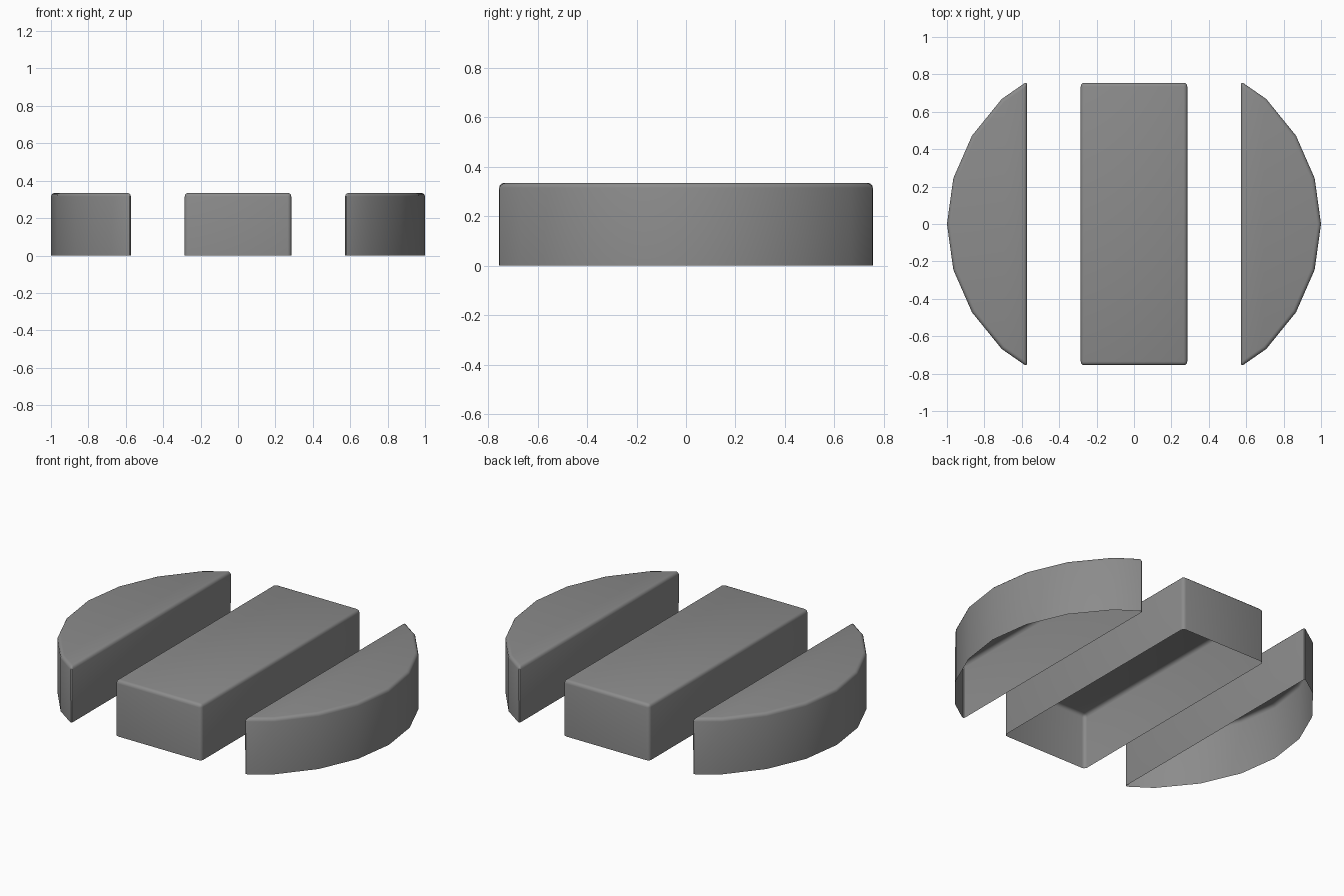
import bpy, bmesh
from math import sin, cos, radians

HEIGHT = 0.335
BEVEL = 0.02

cube = bpy.data.objects.get("Cube")
if cube:
    bpy.data.objects.remove(cube, do_unlink=True)

# Plain grey material
grey = bpy.data.materials.new("mid_grey")
grey.use_nodes = True
colour = (0.26, 0.26, 0.26, 1)
grey.diffuse_color = colour
grey.node_tree.nodes["Principled BSDF"].inputs["Base Color"].default_value = colour


def open_shell(name, outline):
    """Raise a counter-clockwise outline into a cap with walls and no floor."""
    bm = bmesh.new()
    base = [bm.verts.new((x, y, 0)) for x, y in outline]
    top = [bm.verts.new((x, y, HEIGHT)) for x, y in outline]
    bm.faces.new(top)
    n = len(outline)
    for i in range(n):
        j = (i + 1) % n
        bm.faces.new((base[i], base[j], top[j], top[i]))
    bm.normal_update()
    # Round the rim and the sharp upright corners
    sharp = [e for e in bm.edges
             if len(e.link_faces) == 2 and e.calc_face_angle() > radians(30)]
    bmesh.ops.bevel(bm, geom=sharp, offset=BEVEL, offset_type='OFFSET',
                    segments=3, profile=0.5, affect='EDGES', clamp_overlap=True)
    mesh = bpy.data.meshes.new(name)
    bm.to_mesh(mesh)
    bm.free()
    mesh.materials.append(grey)
    obj = bpy.data.objects.new(name, mesh)
    bpy.context.collection.objects.link(obj)
    bpy.ops.object.select_all(action='DESELECT')
    obj.select_set(True)
    bpy.context.view_layer.objects.active = obj
    bpy.ops.object.shade_smooth_by_angle(angle=radians(40))
    return obj


# Long middle block
w, d = 0.285, 0.755
open_shell("middle_block", [(-w, -d), (w, -d), (w, d), (-w, d)])

# Side segments: faceted arc closed by a straight inner wall
inner_x, tip_y = 0.572, 0.762
arc = [(cos(radians(a)), 0.945 * sin(radians(a))) for a in range(-45, 46, 15)]
left = [(inner_x, -tip_y)] + arc + [(inner_x, tip_y)]
open_shell("left_segment", left)
open_shell("right_segment", [(-x, y) for x, y in reversed(left)])
